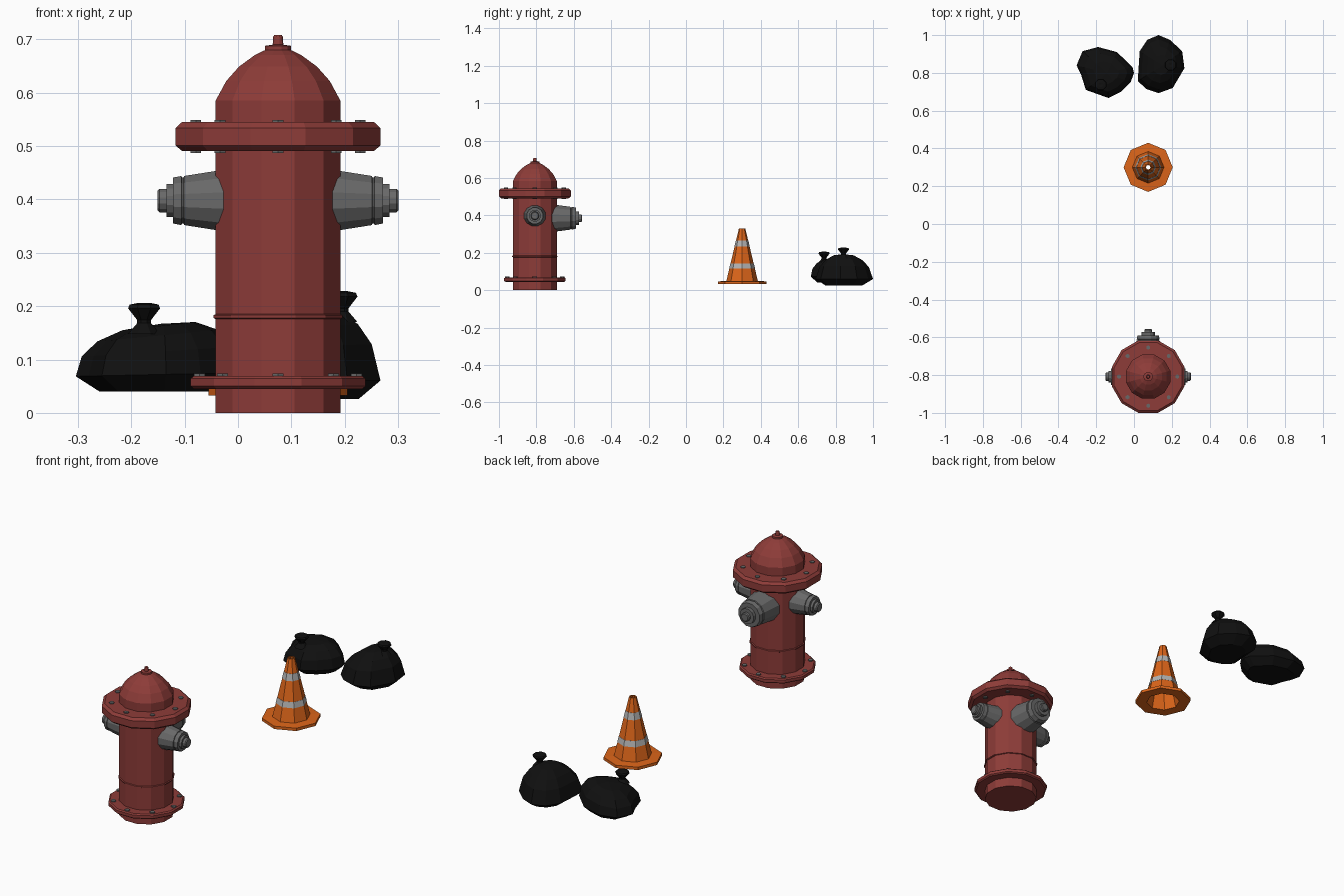
import bpy, bmesh, math
from mathutils import Vector, Matrix

if "Cube" in bpy.data.objects:
    bpy.data.objects.remove(bpy.data.objects["Cube"])


def material(name, rgb):
    m = bpy.data.materials.new(name)
    m.diffuse_color = (*rgb, 1)
    m.use_nodes = True
    m.node_tree.nodes["Principled BSDF"].inputs["Base Color"].default_value = m.diffuse_color
    return m


RED = material("red_paint", (0.27, 0.045, 0.04))
METAL = material("dark_metal", (0.14, 0.14, 0.14))
ORANGE = material("orange_plastic", (0.72, 0.13, 0.01))
PALE = material("reflective_band", (0.45, 0.45, 0.45))
BLACK = material("black_plastic", (0.005, 0.005, 0.005))


def skin(name, rings, mat):
    """Flat-shaded quads between successive rings of points."""
    bm = bmesh.new()
    loops = [[bm.verts.new(p) for p in ring] for ring in rings]
    n = len(loops[0])
    for a, b in zip(loops, loops[1:]):
        for i in range(n):
            j = (i + 1) % n
            bm.faces.new((a[i], a[j], b[j], b[i]))
    bmesh.ops.remove_doubles(bm, verts=bm.verts, dist=1e-5)
    me = bpy.data.meshes.new(name)
    bm.to_mesh(me)
    bm.free()
    me.materials.append(mat)
    ob = bpy.data.objects.new(name, me)
    bpy.context.collection.objects.link(ob)
    return ob


def lathe(name, profile, mat, origin, sides=12, flat=True, axis=(0, 0, 1)):
    """Revolve (radius, height); flat=True measures radius to the side faces."""
    grow = 1 / math.cos(math.pi / sides) if flat else 1
    phase = math.pi / sides if flat else 0
    m = Matrix.Translation(origin) @ Vector(axis).to_track_quat('Z', 'Y').to_matrix().to_4x4()
    rings = []
    for r, h in profile:
        angles = [phase + 2 * math.pi * i / sides for i in range(sides)]
        rings.append([m @ Vector((r * grow * math.cos(a), r * grow * math.sin(a), h))
                      for a in angles])
    return skin(name, rings, mat)


# Hydrant barrel with domed bonnet and operating nut
HX, HY = 0.075, -0.808
H = (HX, HY, 0)
lathe("hydrant_barrel", [(0, 0), (.117, 0), (.117, .585), (.097, .622), (.073, .649),
                         (.043, .671), (.024, .68)], RED, H)
lathe("bonnet_nut", [(.024, .679), (.024, .688), (.01, .69), (.009, .705), (.007, .708),
                     (0, .708)], RED, H)

# Flanges and barrel seam
lathe("base_flange", [(.117, .045), (.158, .045), (.164, .05), (.164, .064), (.158, .069),
                      (.117, .069)], RED, H)
lathe("bonnet_flange", [(.117, .491), (.18, .491), (.192, .501), (.192, .534), (.18, .545),
                        (.117, .545)], RED, H)
lathe("barrel_seam", [(.117, .176), (.121, .178), (.121, .183), (.117, .185)], RED, H)

# Flange bolts
for i in range(8):
    a = i * math.pi / 4
    for name, r, z0, z1 in (("base_bolt", .147, .06, .074), ("bonnet_bolt", .154, .487, .549)):
        lathe(name, [(0, z0), (.01, z0), (.01, z1), (0, z1)], METAL,
              (HX + r * math.cos(a), HY + r * math.sin(a), 0), 6)

# Two side nozzles and the larger rear nozzle
side_profile = [(.058, .1), (.046, .176), (.043, .177), (.043, .18), (.046, .181), (.043, .197),
                (.031, .197), (.031, .209), (.022, .209), (.022, .222), (.018, .226), (0, .226)]
for side in (-1, 1):
    lathe("side_nozzle", side_profile, METAL, (HX, HY, .398), axis=(side, 0, 0))
lathe("rear_nozzle", [(.075, .085), (.061, .19), (.057, .192), (.057, .196), (.061, .198),
                      (.056, .219), (.036, .219), (.036, .236), (.02, .236), (.02, .248),
                      (.016, .252), (0, .252)], METAL, (HX, HY, .385), axis=(0, 1, 0))

# Hollow traffic cone with two reflective bands
C = (.075, .3, 0)


def cone_radius(z):
    return .084 - (z - .05) * .067 / .28


lathe("traffic_cone", [(.13, .033), (.13, .047), (.084, .05), (.017, .33), (.012, .33),
                       (.077, .033), (.13, .033)], ORANGE, C, 8, False)
for z0, z1 in ((.115, .142), (.233, .265)):
    lathe("cone_band", [(cone_radius(z0), z0), (cone_radius(z0) + .001, z0),
                        (cone_radius(z1) + .001, z1), (cone_radius(z1), z1)],
          PALE, C, 8, False)


# Slumped bags: one plan outline scaled towards a centre at each level
def bag(outline, centre, levels, slope, knot):
    cx, cy = centre
    rings = []
    for z, s in levels:
        lift = slope * max(0, z - .05) / .1
        ring = []
        for x, y in reversed(outline):
            px, py = cx + (x - cx) * s, cy + (y - cy) * s
            ring.append(Vector((px, py, z + lift * (px - cx))))
        rings.append(ring)
    skin("bag", rings, BLACK)
    lathe("bag_knot", [(.03, -.012), (.013, .008), (.013, .014), (.03, .036), (.027, .043),
                       (.012, .046), (0, .044)], BLACK, knot, 8)


bag([(-.304, .84), (-.272, .915), (-.19, .937), (-.09, .91), (-.008, .83), (0, .80),
     (-.018, .75), (-.07, .7), (-.135, .667), (-.255, .71), (-.28, .79)],
    (-.145, .8),
    [(.04, 0), (.04, .72), (.072, 1), (.115, .93), (.145, .75), (.163, .45), (.167, 0)],
    .1, (-.176, .738, .16))
bag([(.02, .757), (.03, .915), (.07, .975), (.13, 1.0), (.19, .975), (.255, .915),
     (.267, .825), (.205, .72), (.13, .693), (.065, .715)],
    (.15, .84),
    [(.026, 0), (.026, .65), (.06, 1), (.125, .86), (.162, .64), (.187, .35), (.192, 0)],
    .05, (.194, .842, .182))
